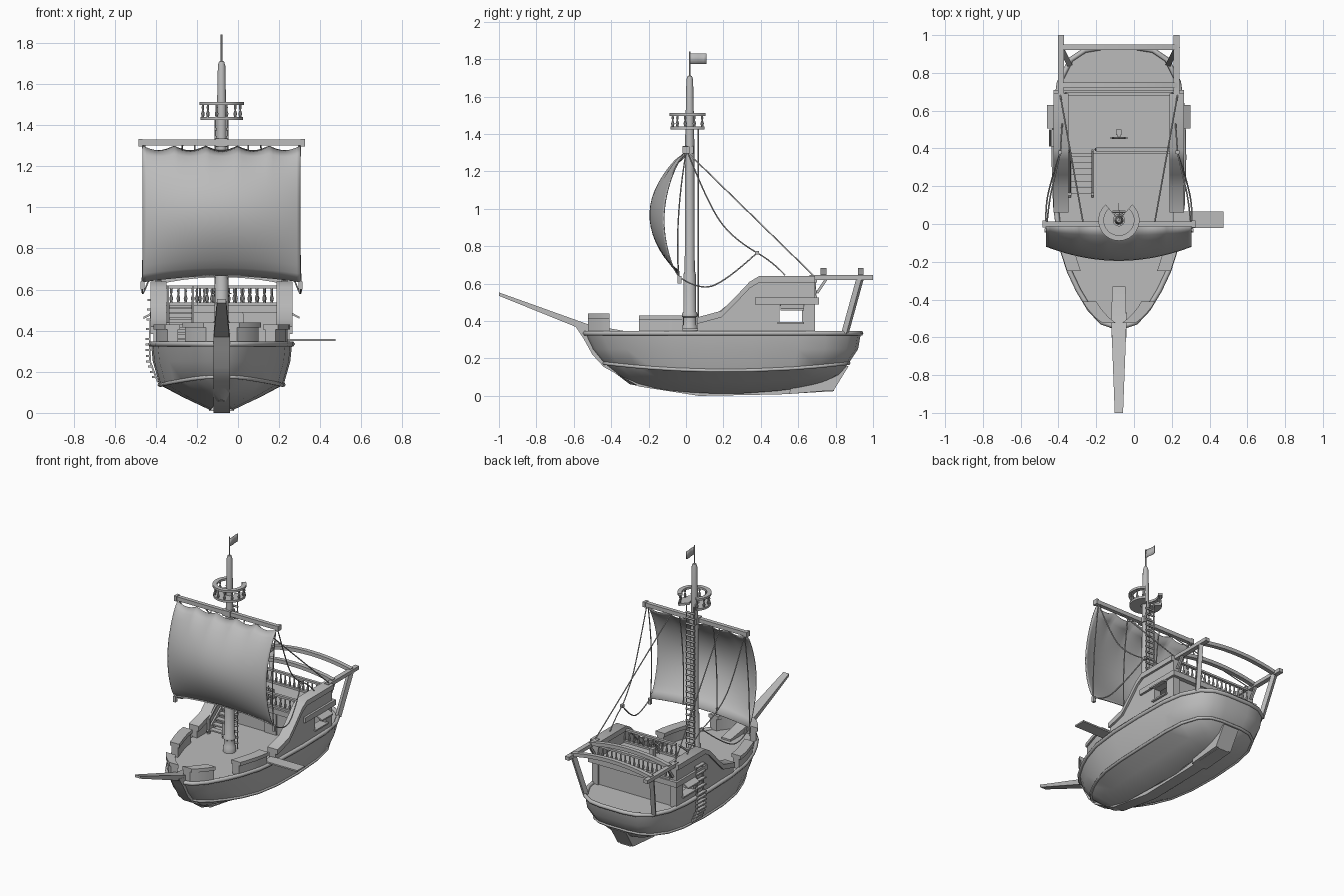
import bpy, bmesh
from math import sin, cos, pi, radians
from mathutils import Vector

cube = bpy.data.objects.get("Cube")
if cube:
    bpy.data.objects.remove(cube, do_unlink=True)

CX = -0.08            # ship centreline
GREY = (0.5, 0.5, 0.5, 1)
mat = bpy.data.materials.new("plain grey")
mat.use_nodes = True
mat.diffuse_color = GREY
mat.node_tree.nodes["Principled BSDF"].inputs["Base Color"].default_value = GREY


def link(name, data):
    ob = bpy.data.objects.new(name, data)
    data.materials.append(mat)
    ob.location.x = CX
    bpy.context.collection.objects.link(ob)
    return ob


def finish(name, bm, mirror=False):
    bmesh.ops.recalc_face_normals(bm, faces=bm.faces)
    me = bpy.data.meshes.new(name)
    bm.to_mesh(me)
    bm.free()
    ob = link(name, me)
    if mirror:
        ob.modifiers.new("mirror", "MIRROR").use_mirror_merge = False
    return ob


def loft(bm, rings, caps=True, closed=True):
    loops = [[bm.verts.new(p) for p in r] for r in rings]
    n = len(loops[0])
    for a, b in zip(loops, loops[1:]):
        for i in range(n if closed else n - 1):
            j = (i + 1) % n
            bm.faces.new((a[i], a[j], b[j], b[i]))
    if caps:
        bm.faces.new(loops[0])
        bm.faces.new(loops[-1])


def prism(bm, pts, a, b, axis="x"):
    put = (lambda p, d: (d, *p)) if axis == "x" else (lambda p, d: (p[0], d, p[1]))
    loft(bm, [[put(p, d) for p in pts] for d in (a, b)])


def box(bm, x0, x1, y0, y1, z0, z1):
    prism(bm, [(y0, z0), (y1, z0), (y1, z1), (y0, z1)], x0, x1)


def beam(bm, a, b, w, h):
    a, b = Vector(a), Vector(b)
    q = (b - a).to_track_quat("Z", "Y")
    sq = [q @ Vector((w * i / 2, h * j / 2, 0)) for i, j in ((-1, -1), (1, -1), (1, 1), (-1, 1))]
    loft(bm, [[e + s for s in sq] for e in (a, b)])


def lathe(bm, profile, x, y, z=0, n=12):
    loft(bm, [[(x + r * cos(2 * pi * i / n), y + r * sin(2 * pi * i / n), z + h)
               for i in range(n)] for r, h in profile])


def arc_slab(bm, r0, r1, z0, z1, a0, a1, y, n=20):
    rings = []
    for i in range(n + 1):
        a = radians(a0 + (a1 - a0) * i / n)
        rings.append([(r * cos(a), y + r * sin(a), z)
                      for r, z in ((r0, z0), (r1, z0), (r1, z1), (r0, z1))])
    loft(bm, rings)


def rope(name, paths, r=0.004, cyclic=False, kind="POLY"):
    cu = bpy.data.curves.new(name, "CURVE")
    cu.dimensions = "3D"
    cu.bevel_depth, cu.bevel_resolution, cu.resolution_u = r, 1, 6
    for pts in paths:
        s = cu.splines.new(kind)
        s.points.add(len(pts) - 1)
        for p, c in zip(s.points, pts):
            p.co = (*c, 1)
        s.use_cyclic_u = cyclic
        if kind == "NURBS":
            s.order_u, s.use_endpoint_u = 3, True
    return link(name, cu)


def both(pts):
    return [[(s * x, y, z) for x, y, z in pts] for s in (-1, 1)]


# Hull lofted through horizontal outlines
OUT = [(-.54, .03), (-.52, .09), (-.45, .155), (-.35, .215), (-.25, .262), (-.1, .31), (.1, .335),
       (.35, .343), (.6, .338), (.75, .315), (.87, .255), (.92, .18), (.935, .09)]


def half(y):
    for (a, wa), (b, wb) in zip(OUT, OUT[1:]):
        if a <= y <= b:
            return wa + (wb - wa) * (y - a) / (b - a)


def outline(y0, y1, scale, z0, rise, power):
    side = []
    for y, w in OUT:
        u = (y + .54) / 1.475
        side.append((w * scale, y0 + (y1 - y0) * u, z0 + rise * (2 * u - 1) ** power))
    return side + [(-x, y, z) for x, y, z in reversed(side)]


rings = [outline(-.54, .935, 1, .335, 0, 2), outline(-.5, .92, .975, .25, 0, 2),
         outline(-.44, .87, .88, .135, .04, 2), outline(-.37, .82, .55, .075, .04, 2),
         outline(-.3, .72, .16, .012, .05, 2)]
bm = bmesh.new()
loft(bm, rings)
finish("hull", bm)
rope("deck_rim", [rings[0]], .014, True)
rope("hull_wale", [rings[2]], .01, True)

bm = bmesh.new()
prism(bm, [(-.6, .385), (-.55, .31), (-.5, .22), (-.44, .155), (-.25, .05), (.07, 0), (.5, .008),
           (.79, .025), (.79, .06), (.07, .04), (-.25, .1), (-.4, .2), (-.48, .36)], -.04, .04)
finish("keel_and_stem", bm)
bm = bmesh.new()
prism(bm, [(.55, .01), (.79, .03), (.87, .16), (.6, .15)], -.06, .06)
finish("stern_skeg", bm)

# Bowsprit, tapering forward
bm = bmesh.new()
loft(bm, [[(-w, y, z), (w, y, z), (w, y, z + t), (-w, y, z + t)] for y, z, w, t in
          ((-1, .535, .022, .018), (-.53, .345, .04, .04), (-.42, .335, .038, .028), (-.33, .335, .035, .012))])
finish("bowsprit", bm)

# Low bulwarks along the fore deck
bm = bmesh.new()
for y0, y1, top in ((-.525, -.41, .44), (-.25, -.02, .43)):
    ys = [y0 + (y1 - y0) * i / 4 for i in range(5)]
    for inset, outset, za, zb in ((.05, 0, .33, top - .025), (.06, .012, top - .025, top)):
        loft(bm, [[(half(y) - inset, y, za), (half(y) + outset, y, za),
                   (half(y) + outset, y, zb), (half(y) - inset, y, zb)] for y in ys])
finish("fore_bulwarks", bm, True)

# Aft bulwarks with a cap rail and a window opening
SLOPE = [(.06, .42), (.19, .455), (.26, .525), (.34, .61), (.39, .64), (.69, .64)]
bm = bmesh.new()
prism(bm, [(.06, .335), *[(y, z - .02) for y, z in SLOPE], (.69, .335)], .28, .33)
walls = finish("aft_bulwarks", bm, True)
bm = bmesh.new()
box(bm, -.5, .5, .5, .62, .395, .48)
cutter = finish("window_cutter", bm)
cutter.hide_render = cutter.hide_viewport = True
cut = walls.modifiers.new("window", "BOOLEAN")
cut.object, cut.operation, cut.solver = cutter, "DIFFERENCE", "EXACT"
bm = bmesh.new()
prism(bm, SLOPE + [(y, z - .035) for y, z in reversed(SLOPE)], .268, .345)
finish("aft_cap_rails", bm, True)
bm = bmesh.new()
prism(bm, [(.325, .485), (.38, .457), (.38, .467), (.325, .497)], .505, .63, "y")
box(bm, .325, .345, .49, .63, .385, .395)
finish("window_awnings", bm, True)

# Cabin walls, roof deck and door
bm = bmesh.new()
box(bm, -.3, .3, .39, .405, .33, .5)
box(bm, -.3, .3, .665, .68, .33, .5)
finish("cabin_walls", bm)
bm = bmesh.new()
box(bm, -.345, .345, .37, .71, .488, .525)
finish("cabin_roof", bm)
bm = bmesh.new()
box(bm, .02, .11, .382, .392, .335, .47)
prism(bm, [(.065 + .045 * cos(pi * i / 8), .468 + .035 * sin(pi * i / 8)) for i in range(9)], .382, .392, "y")
finish("cabin_door", bm)

# Balustrades
POST = [(.005, 0), (.007, .01), (.009, .022), (.004, .04), (.006, .055), (.005, .07)]
bm = bmesh.new()
for y, x0 in ((.395, -.12), (.69, -.28)):
    box(bm, x0, .28, y - .01, y + .01, .606, .62)
    box(bm, x0, .28, y - .01, y + .01, .525, .538)
    count = round((.28 - x0) / .035)
    for i in range(count + 1):
        lathe(bm, POST, x0 + (.28 - x0) * i / count, y, .536, 8)
finish("balustrades", bm)

# Stairs to the roof deck
bm = bmesh.new()
for i in range(7):
    y, z = .16 + .033 * i, .355 + .025 * i
    box(bm, -.255, -.145, y, y + .038, z, z + .01)
for x in (-.26, -.14):
    beam(bm, (x, .15, .345), (x, .39, .525), .012, .03)
    beam(bm, (x, .16, .43), (x, .39, .61), .01, .012)
    box(bm, x - .008, x + .008, .15, .166, .335, .44)
finish("stairs", bm)

# Steering wheel on a pedestal
bm = bmesh.new()
box(bm, -.015, .015, .47, .5, .525, .59)
beam(bm, (0, .45, .58), (0, .49, .58), .015, .015)
for k in range(4):
    d = Vector((cos(pi * k / 4), 0, sin(pi * k / 4))) * .048
    c = Vector((0, .455, .58))
    beam(bm, c - d, c + d, .005, .005)
finish("steering_wheel", bm)
rope("wheel_rim", [[(.034 * cos(pi * i / 8), .455, .58 + .034 * sin(pi * i / 8)) for i in range(16)]], .005, True)

# Stern gallery frame
bm = bmesh.new()
box(bm, .29, .322, .66, 1, .62, .645)
beam(bm, (.305, .93, .625), (.265, .85, .335), .028, .03)
beam(bm, (.305, .7, .55), (.305, .75, .625), .015, .015)
finish("stern_side_beams", bm, True)
bm = bmesh.new()
xs = [.31 * (i / 5 - 1) for i in range(11)]
for y in (.735, .935):
    bow = [(x, .64 + .035 * (1 - (x / .31) ** 2)) for x in xs]
    prism(bm, [(x, z - .015) for x, z in bow] + [(x, z + .01) for x, z in reversed(bow)], y - .015, y + .015, "y")
finish("stern_cross_beams", bm)

# Mast, crow's nest and flag
MY = .02
bm = bmesh.new()
lathe(bm, [(.042, .33), (.042, .37), (.035, .38), (.035, .42), (.041, .425), (.041, .44), (.034, .45),
           (.033, .65), (.027, .67), (.024, 1.4), (.018, 1.69), (.012, 1.71), (.004, 1.712), (.004, 1.84)], 0, MY, 0, 16)
finish("mast", bm)
bm = bmesh.new()
arc_slab(bm, .03, .104, 1.425, 1.44, 130, 410, MY)
arc_slab(bm, .08, .109, 1.497, 1.512, 130, 410, MY)
for i in range(10):
    a = radians(135 + 30 * i)
    lathe(bm, [(r, h * .85) for r, h in POST], .094 * cos(a), MY + .094 * sin(a), 1.438, 8)
finish("crows_nest", bm)
bm = bmesh.new()
loft(bm, [[(.003 * sin(i), MY + .09 * i / 6, z) for i in range(7)] for z in (1.775, 1.83)], False, False)
finish("flag", bm).modifiers.new("thickness", "SOLIDIFY").thickness = .003

# Yard and billowing sail
bm = bmesh.new()
beam(bm, (-.4, 0, 1.315), (.4, 0, 1.315), .028, .028)
for x in (-.395, .395):
    box(bm, x - .01, x + .01, -.018, .018, 1.297, 1.333)
box(bm, -.03, .03, -.02, .04, 1.295, 1.335)
finish("yard", bm)
bm = bmesh.new()
rows = []
for j in range(17):
    t = j / 16
    row = []
    for i in range(41):
        s = i / 20 - 1
        bottom = .635 + .03 * (1 - s * s)
        z = 1.3 + (bottom - 1.3) * t - .022 * abs(sin(5 * pi * (s + 1) / 2)) * (1 - t) ** 8
        belly = max(sin(pi * t), 0) ** .75
        row.append((s * .385, -.01 - .03 * t - belly * (.095 + .075 * (1 - s * s)), z))
    rows.append(row)
loft(bm, rows, False, False)
finish("sail", bm).modifiers.new("thickness", "SOLIDIFY").thickness = .006

# Rigging
lines = []
for path in ([(.19, .01, 1.3), (.31, .68, .645)],
             [(.38, .01, 1.3), (.37, .12, 1.02), (.34, .25, .84), (.31, .38, .765)],
             [(.31, .38, .765), (.305, .46, .72), (.3, .53, .645)],
             [(.385, -.035, .635), (.39, .06, .57), (.37, .2, .6), (.31, .38, .765)],
             [(.375, 0, 1.3), (.375, -.06, .95), (.385, -.04, .635)],
             [(.13, 0, 1.3), (.13, -.06, .95), (.13, -.04, .66)]):
    lines += both(path)
rope("rigging", lines, .004, kind="NURBS")
bm = bmesh.new()
box(bm, .3, .32, .37, .39, .755, .775)
box(bm, .375, .395, -.045, -.025, .6, .64)
finish("rigging_blocks", bm, True)

# Ladders behind the mast and down the hull
rope("mast_ladder", both([(.03, .065, .34), (.03, .065, 1.43)]), .004)
rope("mast_rungs", [[(-.034, .065, .38 + .04 * i), (.034, .065, .38 + .04 * i)] for i in range(26)], .007)
CLIMB = [(-.34, .55), (-.35, .36), (-.348, .25), (-.31, .15)]
bm = bmesh.new()
for (xa, za), (xb, zb) in zip(CLIMB, CLIMB[1:]):
    for y in (.42, .49):
        beam(bm, (xa, y, za), (xb, y, zb), .008, .008)
    for k in range(4):
        f = k / 4
        x, z = xa + (xb - xa) * f, za + (zb - za) * f
        box(bm, x - .02, x + .005, .41, .5, z - .005, z + .005)
finish("hull_ladder", bm)

# Boarding plank
bm = bmesh.new()
box(bm, .29, .555, -.02, .065, .35, .36)
finish("boarding_plank", bm)

# Smooth shading with sharp edges kept
bpy.ops.object.select_all(action="DESELECT")
for ob in bpy.context.scene.objects:
    if ob.type == "MESH" and ob.name != "window_cutter" and mat.name in ob.data.materials:
        ob.select_set(True)
        bpy.context.view_layer.objects.active = ob
bpy.ops.object.shade_smooth_by_angle(angle=radians(35))
